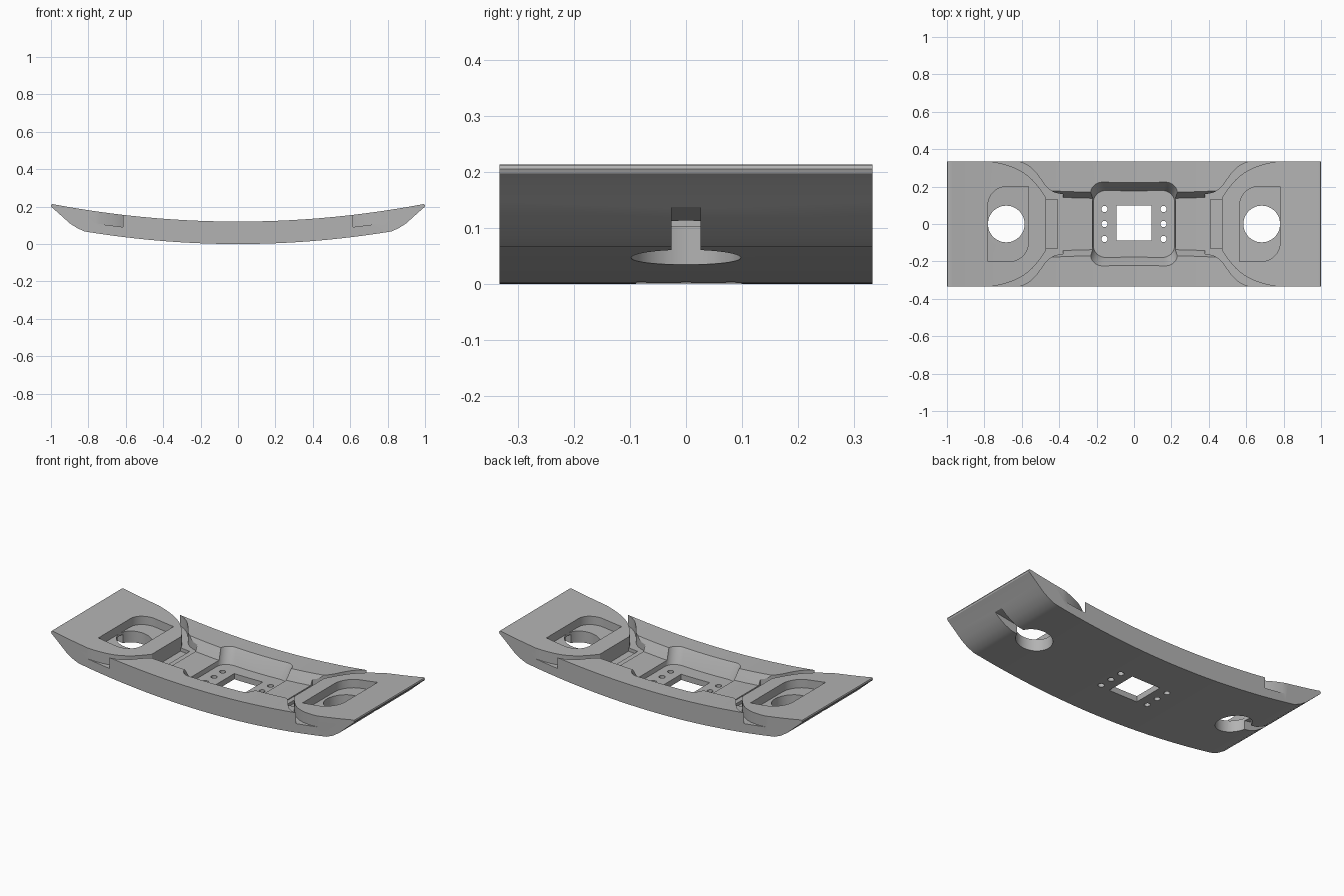
import bpy
import bmesh
from math import cos, sin, pi
from mathutils import Vector
from mathutils.geometry import interpolate_bezier

cube = bpy.data.objects.get("Cube")
if cube:
    bpy.data.objects.remove(cube, do_unlink=True)

HALF_DEPTH = 0.333
SEGMENTS = 40


def top(x):
    return 0.12 + 0.095 * x * x


def loft(name, rings):
    """Closed solid through a list of equally long rings of 3D points."""
    bm = bmesh.new()
    loops = [[bm.verts.new(p) for p in ring] for ring in rings]
    n = len(loops[0])
    for a, b in zip(loops, loops[1:]):
        for i in range(n):
            j = (i + 1) % n
            bm.faces.new((a[i], a[j], b[j], b[i]))
    bm.faces.new(loops[0])
    bm.faces.new(loops[-1])
    bmesh.ops.recalc_face_normals(bm, faces=bm.faces)
    mesh = bpy.data.meshes.new(name)
    bm.to_mesh(mesh)
    bm.free()
    obj = bpy.data.objects.new(name, mesh)
    bpy.context.collection.objects.link(obj)
    return obj


def prism(name, outline, low=-0.5, high=0.5):
    return loft(name, [[(x, y, z) for x, y in outline] for z in (low, high)])


def side_prism(name, profile, half):
    return loft(name, [[(x, y, z) for x, z in profile] for y in (-half, half)])


def boolean(target, tool, operation="DIFFERENCE"):
    mod = target.modifiers.new("cut", "BOOLEAN")
    mod.operation = operation
    mod.solver = "EXACT"
    mod.object = tool
    bpy.context.view_layer.objects.active = target
    bpy.ops.object.modifier_apply(modifier=mod.name)
    bpy.data.objects.remove(tool, do_unlink=True)


def arc_points(depth, start, end):
    xs = [start + (end - start) * i / SEGMENTS for i in range(SEGMENTS + 1)]
    return [(x, top(x) - depth) for x in xs]


def carve(tool, depth):
    """Cut a recess whose floor runs parallel to the curved top."""
    space = arc_points(depth, -1.2, 1.2) + [(1.2, 0.45), (-1.2, 0.45)]
    boolean(tool, side_prism("space_above", space, 0.8), "INTERSECT")
    boolean(body, tool)


def rounded(cx, cy, hx, hy, radii):
    """Rectangle outline; radii run from +x+y counterclockwise."""
    points = []
    for k, r in enumerate(radii):
        sx, sy = [(1, 1), (-1, 1), (-1, -1), (1, -1)][k]
        if r == 0:
            points.append((cx + sx * hx, cy + sy * hy))
            continue
        for i in range(9):
            a = (k + i / 8) * pi / 2
            points.append((cx + sx * (hx - r) + r * cos(a),
                           cy + sy * (hy - r) + r * sin(a)))
    return points


def circle(cx, cy, r, n):
    return [(cx + r * cos(2 * pi * i / n), cy + r * sin(2 * pi * i / n)) for i in range(n)]


def bezier(*pts):
    a, b, c, d = [Vector((x, y, 0)) for x, y in pts]
    return [(p.x, p.y) for p in interpolate_bezier(a, b, c, d, 16)]


# Curved bar with swept up, rounded ends
end = [(0.86, 0.085), (0.90, 0.111), (0.94, 0.147), (0.985, 0.187),
       (0.997, 0.197), (1.0, 0.205), (0.997, 0.212), (0.99, 0.2135)]
belly = [(0.82 * i / SEGMENTS, 0.1 * (0.82 * i / SEGMENTS) ** 2)
         for i in range(-SEGMENTS, SEGMENTS + 1)]
crown = arc_points(0, 0.97, -0.97)
outline = belly + end + crown + [(-x, z) for x, z in reversed(end)]
body = side_prism("curved_bar", outline, HALF_DEPTH)

# Central pocket with sloping front and back walls
carve(loft("pocket_tool", [
    [(x, y, z) for x, y in rounded(0, 0, hx, hy, [0.065] * 4)]
    for hx, hy, z in [(0.212, 0.165, 0.01), (0.217, 0.178, 0.035),
                      (0.23, 0.215, 0.11), (0.24, 0.25, 0.16)]]), 0.086)

# Shallow channel running both ways from the pocket
carve(loft("channel_tool", [
    [(x, y, z) for x, y in rounded(0, 0, 0.44, hy, [0] * 4)]
    for hy, z in [(0.125, 0.04), (0.145, 0.08), (0.20, 0.18)]]), 0.06)

# Flared grooves that leave through the front and back faces
inner = bezier((0.38, 0.16), (0.51, 0.165), (0.48, 0.30), (0.622, 0.335))
outer = bezier((0.77, 0.335), (0.60, 0.31), (0.54, 0.25), (0.47, 0.14))
half_flare = inner + [(0.622, 0.42), (0.77, 0.42)] + outer
flare = half_flare + [(x, -y) for x, y in reversed(half_flare)]
for side in (-1, 1):
    carve(prism("flare_tool", [(side * x, y) for x, y in flare]), 0.065)
    # Deeper step against the end panel
    carve(prism("step_tool", rounded(side * 0.44, 0, 0.03, 0.13, [0] * 4)), 0.085)

    # End panel pocket, two opposite corners rounded
    carve(prism("end_pocket_tool",
                rounded(side * 0.673, 0, 0.108, 0.2, [0, 0.1, 0, 0.1])), 0.05)
    # Round through hole
    boolean(body, prism("hole_tool", circle(side * 0.683, 0, 0.098, 48)))
    # Slot under the end, from the hole out to the sloping tip
    roof = arc_points(0.065, 0.72, 1.05)
    slot = [(side * x, z) for x, z in roof + [(1.05, -0.2), (0.72, -0.2)]]
    boolean(body, side_prism("slot_tool", slot, 0.026))

    # Row of screw holes
    for y in (-0.08, 0, 0.08):
        boolean(body, prism("screw_tool", circle(side * 0.158, y, 0.017, 20)))

# Square opening in the pocket floor
boolean(body, prism("square_tool", rounded(0, 0.005, 0.094, 0.094, [0] * 4)))

# Grey finish
grey = bpy.data.materials.new("light_grey")
grey.use_nodes = True
colour = (0.45, 0.45, 0.45, 1)
grey.diffuse_color = colour
grey.node_tree.nodes["Principled BSDF"].inputs["Base Color"].default_value = colour
body.data.materials.clear()
body.data.materials.append(grey)

bpy.ops.object.select_all(action="DESELECT")
body.select_set(True)
bpy.context.view_layer.objects.active = body
bpy.ops.object.shade_smooth_by_angle(angle=0.5)
